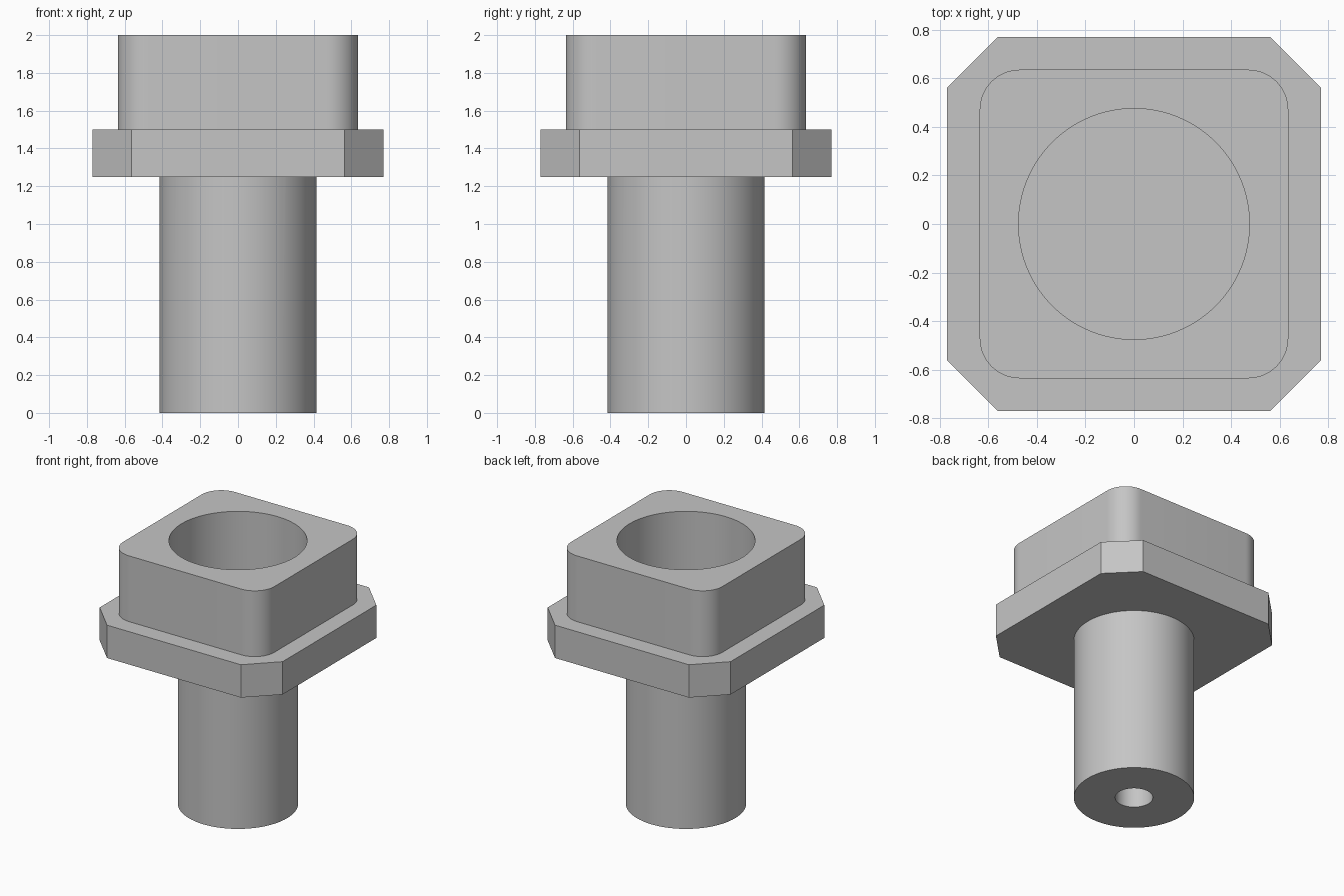
import bpy, bmesh, math

cube = bpy.data.objects.get("Cube")
if cube:
    bpy.data.objects.remove(cube, do_unlink=True)

grey = bpy.data.materials.new("plain grey")
grey.use_nodes = True
colour = (0.56, 0.56, 0.56, 1)
grey.diffuse_color = colour
grey.node_tree.nodes["Principled BSDF"].inputs["Base Color"].default_value = colour


def prism(name, outline, bottom, top):
    """Closed upright solid from a 2D outline."""
    bm = bmesh.new()
    base = bm.faces.new([bm.verts.new((x, y, bottom)) for x, y in outline])
    ext = bmesh.ops.extrude_face_region(bm, geom=[base])
    moved = [v for v in ext["geom"] if isinstance(v, bmesh.types.BMVert)]
    bmesh.ops.translate(bm, verts=moved, vec=(0, 0, top - bottom))
    bmesh.ops.recalc_face_normals(bm, faces=bm.faces)
    mesh = bpy.data.meshes.new(name)
    bm.to_mesh(mesh)
    bm.free()
    mesh.materials.append(grey)
    obj = bpy.data.objects.new(name, mesh)
    bpy.context.collection.objects.link(obj)
    return obj


def circle(radius, sides=96):
    steps = [2 * math.pi * i / sides for i in range(sides)]
    return [(radius * math.cos(a), radius * math.sin(a)) for a in steps]


def cornered_square(half, corner, steps):
    """Square with rounded corners, or chamfered ones when steps is 1."""
    c = half - corner
    points = []
    for k, (sx, sy) in enumerate([(1, 1), (-1, 1), (-1, -1), (1, -1)]):
        for i in range(steps + 1):
            a = math.pi / 2 * (k + i / steps)
            points.append((sx * c + corner * math.cos(a),
                           sy * c + corner * math.sin(a)))
    return points


def combine(target, other, operation):
    mod = target.modifiers.new(other.name, "BOOLEAN")
    mod.operation = operation
    mod.solver = "EXACT"
    mod.object = other
    bpy.context.view_layer.objects.active = target
    bpy.ops.object.modifier_apply(modifier=mod.name)
    bpy.data.objects.remove(other, do_unlink=True)


# Chamfered flange, rounded collar above and round shaft below, joined as one
body = prism("flanged_socket_body", cornered_square(0.77, 0.207, 1), 1.25, 1.5)
combine(body, prism("collar", cornered_square(0.636, 0.165, 16), 1.4, 2), "UNION")
combine(body, prism("shaft", circle(0.415), 0, 1.35), "UNION")

# Blind socket in the top and blind bore in the bottom
combine(body, prism("socket_cutter", circle(0.476), 1.5, 2.1), "DIFFERENCE")
combine(body, prism("bore_cutter", circle(0.13, 64), -0.1, 0.6), "DIFFERENCE")

# Smooth curved walls, sharp edges
bpy.ops.object.select_all(action="DESELECT")
body.select_set(True)
bpy.context.view_layer.objects.active = body
bpy.ops.object.shade_smooth_by_angle(angle=math.radians(30))
